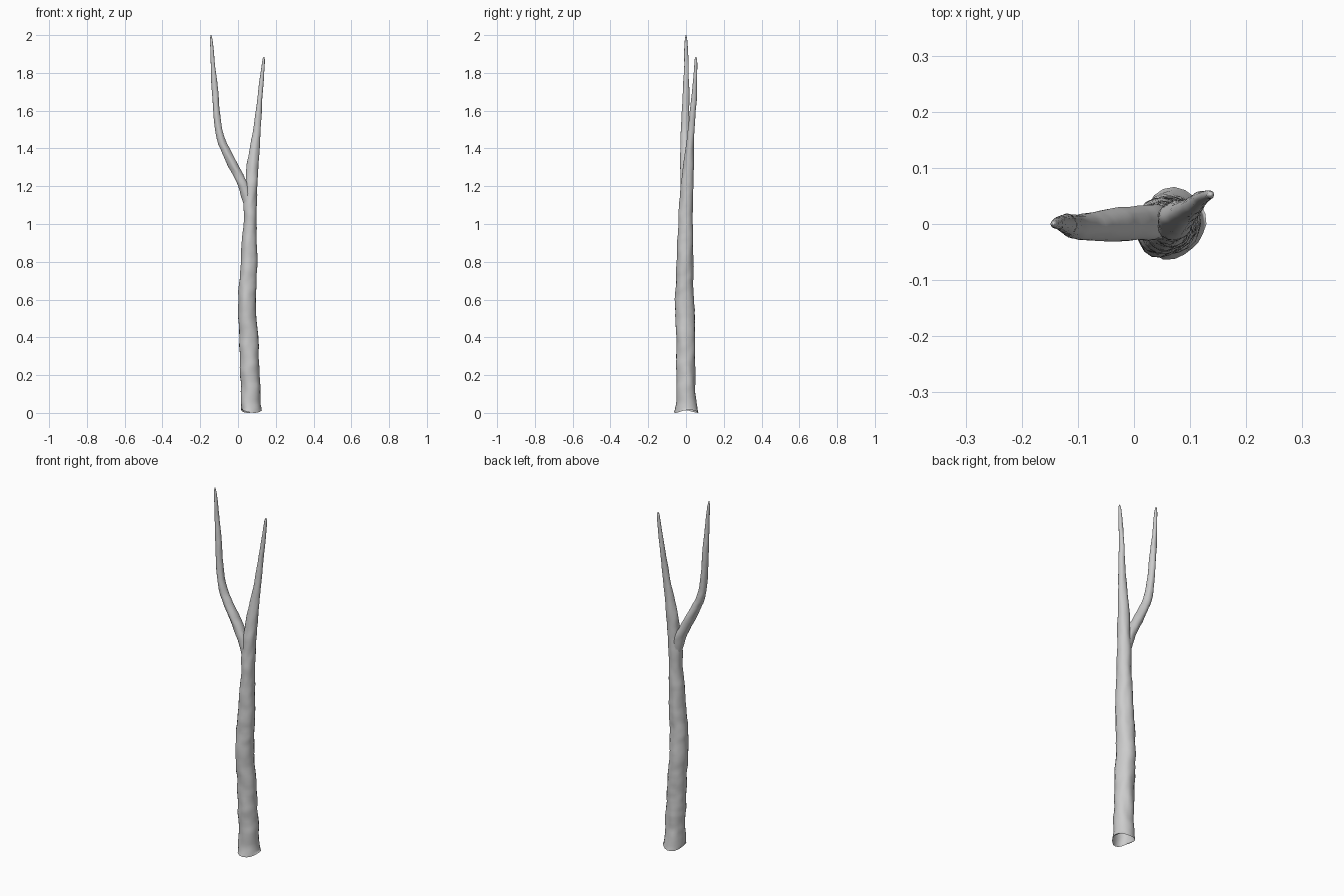
import bpy, math
from mathutils import Vector, noise

SIDES = 20


def catmull(a, b, c, d, t):
    return 0.5 * (2 * b + (c - a) * t + (2 * a - 5 * b + 4 * c - d) * t ** 2
                  + (3 * b - a - 3 * c + d) * t ** 3)


def sample(rows, z):
    # smooth interpolation of the (z, x, y, rx, ry) profile rows
    i = 0
    while i < len(rows) - 2 and z > rows[i + 1][0]:
        i += 1
    b, c = rows[i], rows[i + 1]
    a, d = rows[max(i - 1, 0)], rows[min(i + 2, len(rows) - 1)]
    t = (z - b[0]) / (c[0] - b[0])
    return [catmull(a[k], b[k], c[k], d[k], t) for k in range(1, 5)]


def limb(name, rows, step, bump, roots=()):
    z0, z1 = rows[0][0], rows[-1][0]
    rings = int((z1 - z0) / step)
    verts, faces = [], []
    for r in range(rings + 1):
        z = z0 + (z1 - z0) * r / rings
        x, y, rx, ry = sample(rows, z)
        for s in range(SIDES):
            a = 2 * math.pi * s / SIDES
            ca, sa = math.cos(a), math.sin(a)
            # knobbly bark
            k = 1 + bump * noise.noise(Vector((ca * 1.3, sa * 1.3, z * 11)))
            k += 0.4 * bump * noise.noise(Vector((ca * 2, sa * 2, z * 30 + 9)))
            # root flare lobes near the ground
            for ang, amt in roots:
                lobe = max(0, math.cos(a - math.radians(ang))) ** 4
                k += amt * lobe * math.exp(-z / 0.045)
            dz = 0.008 * (1 + math.sin(2 * a + 1)) if roots and r == 0 else 0
            verts.append((x + rx * k * ca, y + ry * k * sa, z + dz))
    for r in range(rings):
        for s in range(SIDES):
            n = (s + 1) % SIDES
            faces.append((r * SIDES + s, r * SIDES + n,
                          (r + 1) * SIDES + n, (r + 1) * SIDES + s))
    # rounded tip, open bottom
    faces.append(tuple(range(rings * SIDES, (rings + 1) * SIDES)))
    me = bpy.data.meshes.new(name)
    me.from_pydata(verts, [], faces)
    ob = bpy.data.objects.new(name, me)
    bpy.context.collection.objects.link(ob)
    for p in me.polygons:
        p.use_smooth = True
    return ob


# trunk running on into the right-hand fork
limb("trunk", [
    (0.00, 0.072, 0.000, 0.052, 0.053),
    (0.10, 0.067, 0.000, 0.051, 0.050),
    (0.20, 0.064, -0.001, 0.051, 0.049),
    (0.40, 0.055, -0.003, 0.050, 0.050),
    (0.60, 0.048, -0.007, 0.048, 0.050),
    (0.70, 0.052, -0.007, 0.046, 0.047),
    (0.80, 0.058, -0.006, 0.043, 0.044),
    (0.92, 0.060, -0.004, 0.040, 0.041),
    (1.00, 0.064, -0.002, 0.034, 0.039),
    (1.10, 0.064, 0.001, 0.035, 0.037),
    (1.20, 0.071, 0.005, 0.033, 0.034),
    (1.30, 0.077, 0.013, 0.031, 0.028),
    (1.40, 0.088, 0.020, 0.026, 0.022),
    (1.50, 0.100, 0.028, 0.020, 0.018),
    (1.60, 0.110, 0.036, 0.016, 0.016),
    (1.66, 0.115, 0.042, 0.013, 0.015),
    (1.74, 0.123, 0.047, 0.012, 0.011),
    (1.82, 0.131, 0.051, 0.009, 0.009),
    (1.87, 0.136, 0.052, 0.007, 0.007),
    (1.885, 0.137, 0.052, 0.002, 0.002),
], 0.014, 0.11, roots=((25, 0.12), (105, 0.22), (250, 0.24), (0, 0.06)))

# left-hand branch, with a swollen collar at the fork
limb("left_branch", [
    (1.06, 0.060, 0.001, 0.022, 0.024),
    (1.10, 0.057, 0.001, 0.026, 0.028),
    (1.15, 0.046, 0.002, 0.029, 0.031),
    (1.20, 0.030, 0.003, 0.030, 0.032),
    (1.24, 0.010, 0.002, 0.029, 0.031),
    (1.30, -0.021, 0.000, 0.028, 0.029),
    (1.40, -0.069, -0.004, 0.025, 0.025),
    (1.45, -0.090, -0.005, 0.022, 0.024),
    (1.50, -0.103, -0.005, 0.020, 0.022),
    (1.60, -0.114, -0.002, 0.017, 0.020),
    (1.70, -0.121, 0.000, 0.017, 0.017),
    (1.77, -0.127, 0.001, 0.015, 0.014),
    (1.83, -0.132, 0.002, 0.012, 0.012),
    (1.92, -0.137, 0.001, 0.009, 0.010),
    (1.98, -0.142, 0.000, 0.007, 0.006),
    (2.00, -0.143, 0.000, 0.002, 0.002),
], 0.012, 0.12)
